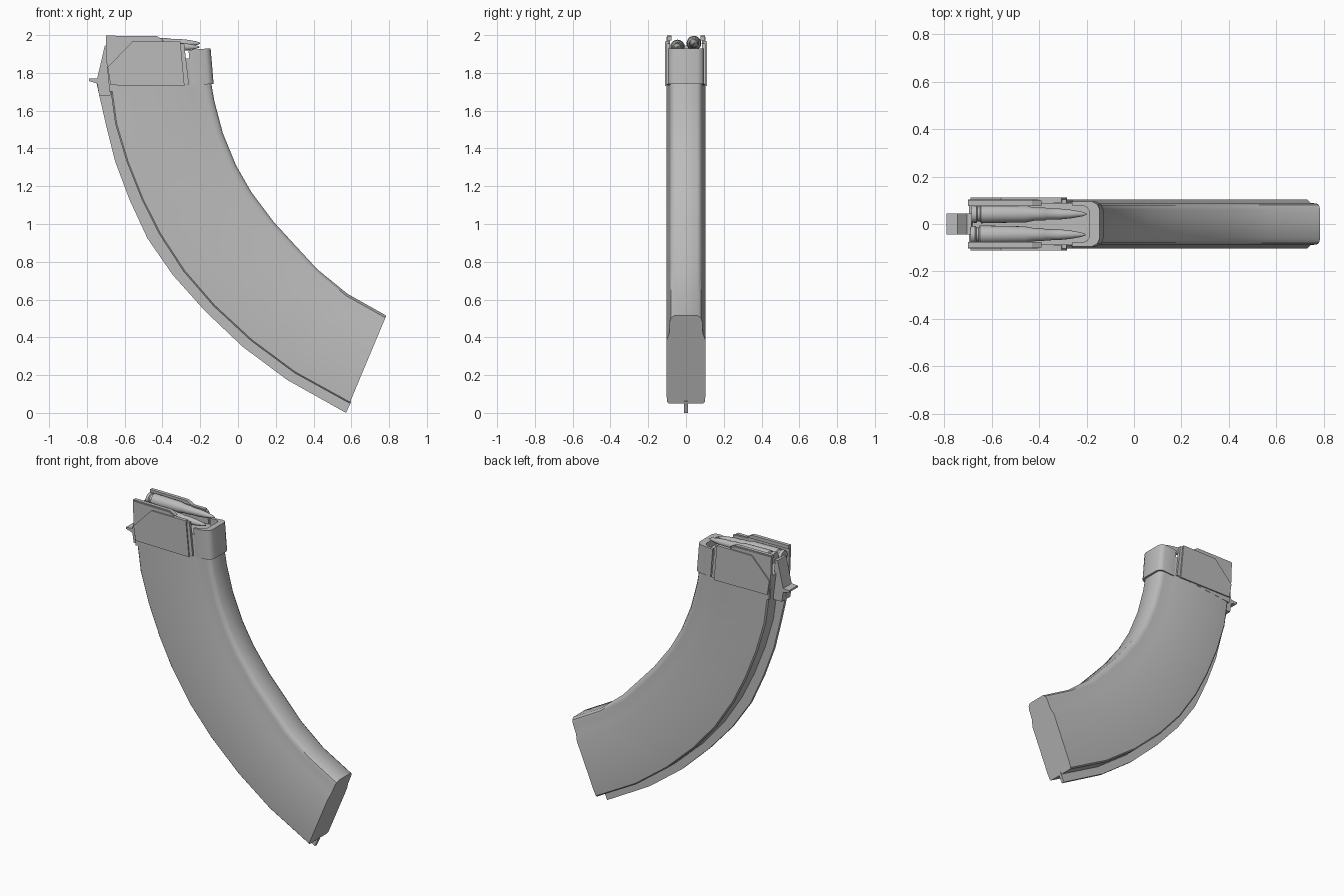
import bpy, bmesh, math

cube = bpy.data.objects.get("Cube")
if cube:
    bpy.data.objects.remove(cube)

GREY = 0.5
metal = bpy.data.materials.new("grey metal")
metal.use_nodes = True
metal.diffuse_color = (GREY, GREY, GREY, 1)
metal.node_tree.nodes["Principled BSDF"].inputs["Base Color"].default_value = (GREY, GREY, GREY, 1)


def loft(name, rings, angle=None):
    """Skin a list of equal closed rings and cap both ends."""
    bm = bmesh.new()
    loops = [[bm.verts.new(p) for p in ring] for ring in rings]
    n = len(loops[0])
    for a, b in zip(loops, loops[1:]):
        for i in range(n):
            j = (i + 1) % n
            bm.faces.new((a[i], a[j], b[j], b[i]))
    bm.faces.new(loops[0])
    bm.faces.new(loops[-1])
    bmesh.ops.recalc_face_normals(bm, faces=bm.faces)
    mesh = bpy.data.meshes.new(name)
    bm.to_mesh(mesh)
    bm.free()
    mesh.materials.append(metal)
    obj = bpy.data.objects.new(name, mesh)
    bpy.context.collection.objects.link(obj)
    if angle:
        bpy.ops.object.select_all(action="DESELECT")
        obj.select_set(True)
        bpy.context.view_layer.objects.active = obj
        bpy.ops.object.shade_smooth_by_angle(angle=math.radians(angle))
    return obj


def plate(name, outline, y0, y1):
    """Side outline in x and z, extruded across y."""
    return loft(name, [[(x, y, z) for x, z in outline] for y in (y0, y1)])


def cartridge(name, y, z, start):
    """Bottle-necked round lying along x."""
    profile = [(0, .034), (.01, .037), (.02, .037), (.025, .031), (.035, .031),
               (.04, .039), (.23, .035), (.265, .028), (.31, .027), (.315, .024),
               (.37, .023), (.42, .018), (.465, .010), (.485, .003)]
    turns = [math.tau * i / 20 for i in range(20)]
    return loft(name, [[(start + d, y + r * math.cos(t), z + r * math.sin(t))
                        for t in turns] for d, r in profile], 35)


# Curved body: a stepped section swept between the back and front edges
back = [(-.695, 1.86), (-.65, 1.53), (-.59, 1.33), (-.51, 1.13), (-.42, .95),
        (-.29, .75), (-.13, .565), (.07, .38), (.30, .21), (.59, .05)]
front = [(-.165, 1.88), (-.125, 1.65), (-.08, 1.48), (-.01, 1.31), (.07, 1.17),
         (.19, 1.01), (.30, .89), (.42, .76), (.58, .63), (.785, .515)]
half = [(0, .092), (.015, .1), (.1, .103), (.72, .103), (.8, .089),
        (.93, .086), (.975, .08), (1, .062)]
section = half + [(u, -w) for u, w in reversed(half)]
loft("curved_body", [[(b[0] + u * (f[0] - b[0]), w, b[1] + u * (f[1] - b[1]))
                      for u, w in section] for b, f in zip(back, front)], 40)

# Thin rib along the back edge
rib = [(-.75, 1.75), (-.70, 1.53), (-.65, 1.33), (-.575, 1.13), (-.48, .925),
       (-.345, .73), (-.175, .54), (.025, .35), (.26, .175), (.572, 0)]
loft("back_rib", [[(r[0], -.01, r[1]), (r[0], .01, r[1]),
                   (b[0] + .01, .01, b[1] + .01), (b[0] + .01, -.01, b[1] + .01)]
                  for r, b in zip(rib, back)], 40)

# Side walls, feed lips and reinforcing plates, mirrored
wall = [(-.68, 1.70), (-.695, 1.85), (-.70, 1.99), (-.43, 1.987), (-.39, 1.962),
        (-.285, 1.955), (-.26, 1.74)]
lip = [(-.70, 1.975), (-.70, 1.997), (-.43, 1.995), (-.39, 1.972), (-.43, 1.972)]
panel = [(-.675, 1.735), (-.69, 1.83), (-.56, 1.965), (-.305, 1.965), (-.283, 1.73)]
for side, s in (("left", 1), ("right", -1)):
    plate(side + "_wall", wall, s * .086, s * .104)
    plate(side + "_feed_lip", lip, s * .076, s * .1)
    plate(side + "_panel", panel, s * .09, s * .112)

# Front band: a U-shaped shell that leans forward with the body
outer = [(-.262, .094), (-.175, .094), (-.155, .084), (-.145, .062)]
inner = [(-.188, .055), (-.198, .07), (-.215, .078), (-.262, .078)]
plan = outer + [(x, -y) for x, y in reversed(outer)]
plan += [(x, -y) for x, y in reversed(inner)] + inner
loft("front_band", [[(x + lean, y, z + .08 * (x + .2)) for x, y in plan]
                    for lean, z in ((.016, 1.738), (0, 1.926))], 40)

# Rear catch and its tab
plate("rear_catch", [(-.675, 1.68), (-.735, 1.68), (-.748, 1.76), (-.705, 1.945), (-.685, 1.945)],
      -.045, .045)
plate("catch_tab", [(-.73, 1.74), (-.76, 1.748), (-.79, 1.757), (-.79, 1.769), (-.73, 1.772)],
      -.045, .045)

# Loaded rounds, the upper one on the left
cartridge("upper_cartridge", .042, 1.957, -.685)
cartridge("lower_cartridge", -.045, 1.937, -.69)
